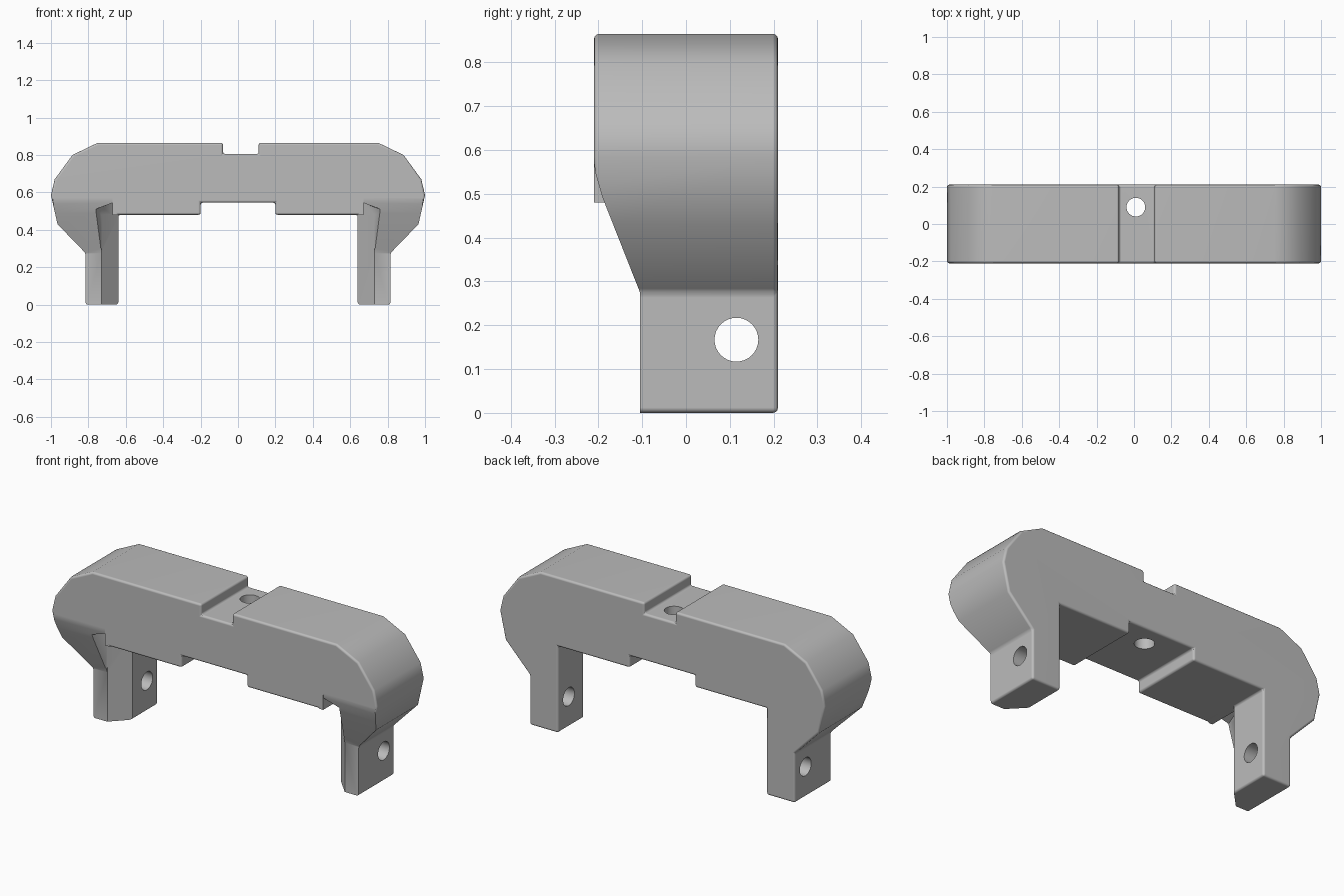
import bpy, bmesh, math
from mathutils import Vector

cube = bpy.data.objects.get("Cube")
if cube:
    bpy.data.objects.remove(cube, do_unlink=True)

grey = bpy.data.materials.new("plain grey")
grey.use_nodes = True
grey.diffuse_color = (0.5, 0.5, 0.5, 1)
grey.node_tree.nodes["Principled BSDF"].inputs["Base Color"].default_value = (0.5, 0.5, 0.5, 1)


def prism(name, bottom, top):
    """Solid between two matching loops of points."""
    bm = bmesh.new()
    a = [bm.verts.new(p) for p in bottom]
    b = [bm.verts.new(p) for p in top]
    bm.faces.new(a)
    bm.faces.new(b)
    n = len(a)
    for i in range(n):
        j = (i + 1) % n
        bm.faces.new((a[i], a[j], b[j], b[i]))
    bmesh.ops.recalc_face_normals(bm, faces=bm.faces)
    mesh = bpy.data.meshes.new(name)
    bm.to_mesh(mesh)
    bm.free()
    mesh.materials.append(grey)
    obj = bpy.data.objects.new(name, mesh)
    bpy.context.collection.objects.link(obj)
    return obj


def rod(name, centre, direction, radius, length):
    """Round cutter along a direction."""
    axis = Vector(direction)
    bpy.ops.mesh.primitive_cylinder_add(vertices=32, radius=radius, depth=length, location=centre,
                                        rotation=axis.to_track_quat('Z', 'Y').to_euler())
    obj = bpy.context.object
    obj.name = name
    obj.data.materials.append(grey)
    return obj


# Bracket outline: foot, underside step, rounded shoulder
half = [(0.2, 0.545), (0.2, 0.48), (0.64, 0.48), (0.64, 0), (0.815, 0), (0.815, 0.275),
        (0.965, 0.43), (1, 0.585), (0.98, 0.67), (0.885, 0.8), (0.75, 0.865)]
notch = [(0.11, 0.865), (0.11, 0.805), (-0.08, 0.805), (-0.08, 0.865)]
outline = half + notch + [(-x, z) for x, z in reversed(half)]
body = prism("handle_bracket", [(x, -0.21, z) for x, z in outline], [(x, 0.21, z) for x, z in outline])

bevel = body.modifiers.new("soft_edges", 'BEVEL')
bevel.width = 0.012
bevel.segments = 3
bevel.limit_method = 'ANGLE'
bevel.angle_limit = math.radians(40)

# Cutters: sloped shoulder front, foot chamfer, pocket beside the foot, screw holes
slope = [(-0.3, -0.1), (-0.105, -0.1), (-0.105, 0.275), (-0.19, 0.49), (-0.206, 0.545), (-0.214, 0.6), (-0.3, 0.6)]
chamfer = [(0.6, -0.3), (0.73, -0.3), (0.73, -0.105), (0.6, 0.03)]
pocket = [(0.67, -0.3, 0.545), (0.795, -0.3, 0.5), (0.73, -0.105, 0.52), (0.67, -0.043, 0.545)]
cutters = [rod("centre_hole_cutter", (0.01, 0.09, 0.7), (0, 0, 1), 0.05, 1)]
for side, s in (("left", 1), ("right", -1)):
    cutters += [
        prism(side + "_slope_cutter", [(s * 0.67, y, z) for y, z in slope], [(s * 1.2, y, z) for y, z in slope]),
        prism(side + "_chamfer_cutter", [(s * x, y, -0.1) for x, y in chamfer], [(s * x, y, 0.48) for x, y in chamfer]),
        prism(side + "_pocket_cutter", [(s * x, y, 0.3) for x, y, z in pocket], [(s * x, y, z) for x, y, z in pocket]),
        rod(side + "_foot_hole_cutter", (s * 0.73, 0.115, 0.167), (1, 0, 0), 0.05, 0.5),
    ]
for cutter in cutters:
    cutter.hide_render = True
    cut = body.modifiers.new(cutter.name, 'BOOLEAN')
    cut.operation = 'DIFFERENCE'
    cut.solver = 'EXACT'
    cut.object = cutter

# Bake the cuts, then drop the cutters
bpy.context.view_layer.update()
baked = bpy.data.meshes.new_from_object(body.evaluated_get(bpy.context.evaluated_depsgraph_get()))
body.modifiers.clear()
body.data = baked
for cutter in cutters:
    bpy.data.objects.remove(cutter, do_unlink=True)

# Smooth shading with crisp edges
bpy.ops.object.select_all(action='DESELECT')
body.select_set(True)
bpy.context.view_layer.objects.active = body
bpy.ops.object.shade_smooth_by_angle(angle=math.radians(35))
weighted = body.modifiers.new("even_shading", 'WEIGHTED_NORMAL')
weighted.keep_sharp = True
